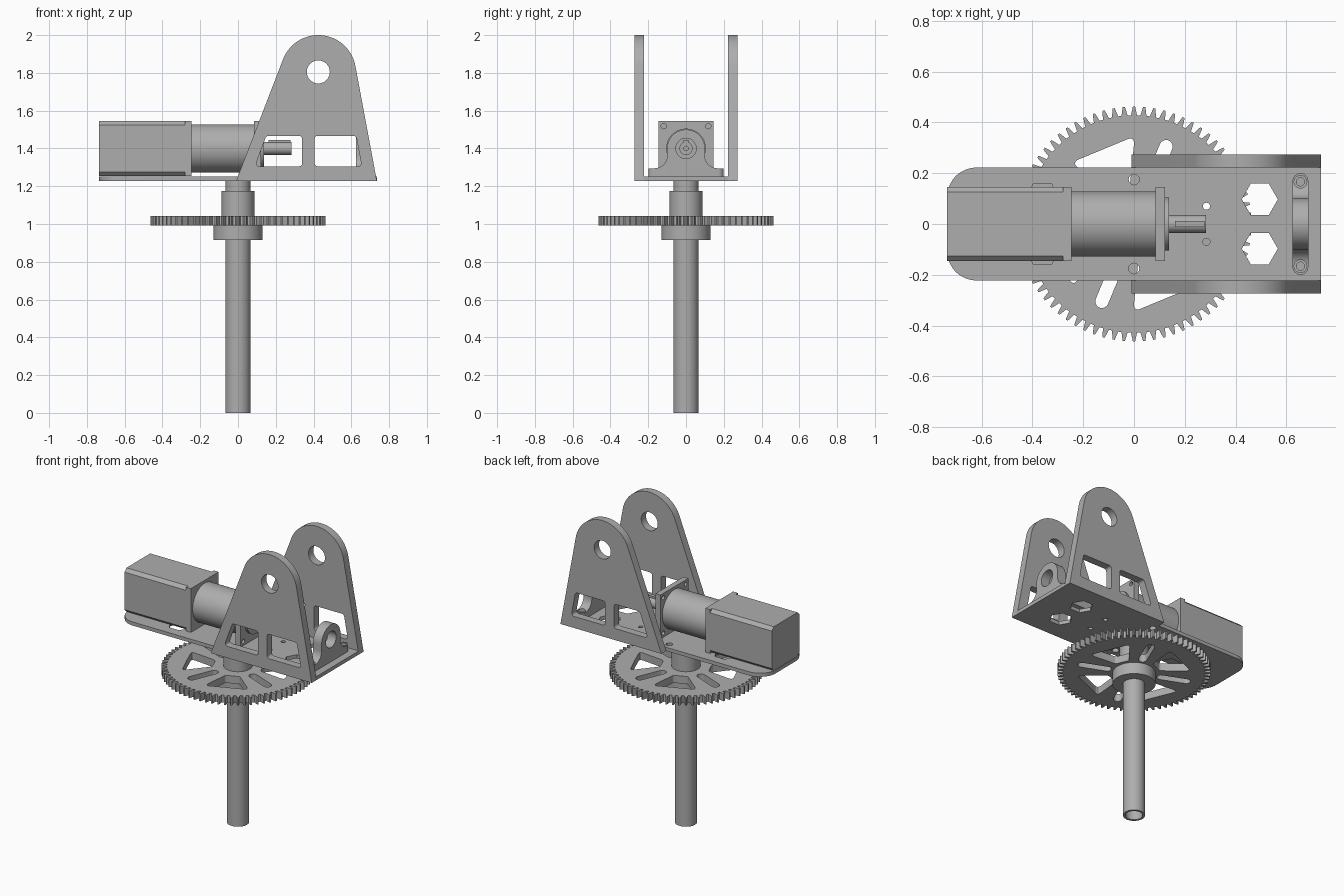
import bpy, bmesh
from math import sin, cos, pi, radians, tan
from mathutils import Vector

cube = bpy.data.objects.get("Cube")
if cube:
    bpy.data.objects.remove(cube, do_unlink=True)

GREY = (0.42, 0.42, 0.42, 1)
metal = bpy.data.materials.new("plain_grey")
metal.use_nodes = True
metal.diffuse_color = GREY
metal.node_tree.nodes["Principled BSDF"].inputs["Base Color"].default_value = GREY
parts = []


def arc(cx, cy, r, start=0, end=360, n=40):
    """Points on an arc; a full turn leaves out the repeated last point."""
    steps = n if end - start == 360 else n - 1
    angles = [radians(start + (end - start) * i / steps) for i in range(n)]
    return [(cx + r * cos(a), cy + r * sin(a)) for a in angles]


def rounded(points, r, n=6):
    """Polygon with every corner filleted by radius r."""
    out = []
    for i, p in enumerate(points):
        p = Vector(p)
        a = (Vector(points[i - 1]) - p).normalized()
        b = (Vector(points[(i + 1) % len(points)]) - p).normalized()
        t = r / tan(a.angle(b) / 2)
        for k in range(n + 1):
            s = k / n
            out.append(tuple(p + a * t * (1 - s) ** 2 + b * t * s ** 2))
    return out


def rect(u0, u1, v0, v1):
    return [(u0, v0), (u1, v0), (u1, v1), (u0, v1)]


def turn(points, degrees):
    c, s = cos(radians(degrees)), sin(radians(degrees))
    return [(u * c - v * s, u * s + v * c) for u, v in points]


PLACE = {"x": lambda u, v, w: (w, u, v),
         "y": lambda u, v, w: (u, w, v),
         "z": lambda u, v, w: (u, v, w)}


def prism(name, axis, lo, hi, outline, holes=()):
    """Extrude an outline with holes from lo to hi along an axis."""
    curve = bpy.data.curves.new(name, "CURVE")
    curve.dimensions = "2D"
    curve.fill_mode = "BOTH"
    curve.extrude = (hi - lo) / 2
    for loop in [outline, *holes]:
        spline = curve.splines.new("POLY")
        spline.points.add(len(loop) - 1)
        for point, (u, v) in zip(spline.points, loop):
            point.co = (u, v, 0, 1)
        spline.use_cyclic_u = True
    temp = bpy.data.objects.new(name + "_curve", curve)
    bpy.context.collection.objects.link(temp)
    mesh = bpy.data.meshes.new_from_object(
        temp.evaluated_get(bpy.context.evaluated_depsgraph_get()))
    bpy.data.objects.remove(temp)
    bm = bmesh.new()
    bm.from_mesh(mesh)
    bmesh.ops.remove_doubles(bm, verts=bm.verts, dist=0.0001)
    for v in bm.verts:
        v.co = PLACE[axis](v.co.x, v.co.y, v.co.z + (lo + hi) / 2)
    bmesh.ops.recalc_face_normals(bm, faces=bm.faces)
    bm.to_mesh(mesh)
    bm.free()
    mesh.name = name
    mesh.materials.clear()
    mesh.materials.append(metal)
    obj = bpy.data.objects.new(name, mesh)
    bpy.context.collection.objects.link(obj)
    parts.append(obj)
    return obj


def boolean(obj, tool, operation):
    """Apply a boolean and throw the tool away."""
    mod = obj.modifiers.new("cut", "BOOLEAN")
    mod.operation, mod.object, mod.solver = operation, tool, "EXACT"
    bpy.context.view_layer.update()
    obj.data = bpy.data.meshes.new_from_object(
        obj.evaluated_get(bpy.context.evaluated_depsgraph_get()))
    obj.modifiers.clear()
    parts.remove(tool)
    bpy.data.objects.remove(tool)


# Hollow post with its collars
prism("post", "z", 0, 1.23, arc(0, 0, 0.067), [arc(0, 0, 0.052)])
prism("lower_collar", "z", 0.915, 0.992, arc(0, 0, 0.13, n=56), [arc(0, 0, 0.06)])
prism("upper_collar", "z", 1.04, 1.175, arc(0, 0, 0.087), [arc(0, 0, 0.06)])

# Spur gear with pockets and slots
TEETH = 72
teeth = []
for i in range(TEETH):
    for r, f in ((0.428, -0.42), (0.428, -0.32), (0.446, -0.21), (0.462, -0.11),
                 (0.462, 0.11), (0.446, 0.21), (0.428, 0.32)):
        a = 2 * pi * (i + f) / TEETH
        teeth.append((r * cos(a), r * sin(a)))
pocket = rounded([(0.15, -0.045), (0.318, -0.135), (0.318, 0.135), (0.15, 0.045)], 0.02)
slot = arc(0.33, 0, 0.026, -90, 90, 10) + arc(0.17, 0, 0.026, 90, 270, 10)
cutouts = []
for k in range(4):
    cutouts += [turn(pocket, 22.5 + 90 * k), turn(slot, 67.5 + 90 * k)]
prism("gear", "z", 0.992, 1.042, teeth, cutouts + [arc(0, 0, 0.06)])

# Base plate with hexagonal and round holes
outline = [(0.735, -0.222), (0.735, 0.222)]
outline += arc(-0.62, 0.107, 0.115, 90, 180, 14) + arc(-0.62, -0.107, 0.115, 180, 270, 14)
holes = []
for side in (-1, 1):
    holes += [arc(x, side * 0.097, 0.071, n=6) for x in (0.495, -0.36)]
    holes += [arc(0.285, side * 0.07, 0.014, n=16), arc(0, side * 0.175, 0.021, n=20)]
prism("base_plate", "z", 1.228, 1.252, outline, holes)

# Upright side plates, each with a bearing seat on its inner face
upright = [(-0.01, 1.228), (0.735, 1.228)] + arc(0.425, 1.8, 0.2, 10, 159, 36)
windows = [rounded([(0.09, 1.305), (0.34, 1.305), (0.34, 1.467), (0.15, 1.467)], 0.02),
           rounded([(0.405, 1.305), (0.655, 1.305), (0.625, 1.467), (0.405, 1.467)], 0.02)]
for side, label in ((-1, "front"), (1, "back")):
    lo, hi = sorted((side * 0.222, side * 0.273))
    plate = prism(label + "_upright", "y", lo, hi, upright,
                  windows + [arc(0.425, 1.805, 0.061)])
    lo, hi = sorted((side * 0.2, side * 0.25))
    boolean(plate, prism("seat_cutter", "y", lo, hi, arc(0.425, 1.805, 0.082)), "DIFFERENCE")

# Motor: body with bevelled corners, end flange, gearbox, face flange
AXLE = 1.4
e, c = 0.146, 0.125
body = [(-e, -c), (-c, -e), (c, -e), (e, -c), (e, c), (c, e), (-c, e), (-e, c)]
prism("motor_body", "x", -0.735, -0.28, [(u, v + AXLE) for u, v in body])
square = rect(-e, e, AXLE - e, AXLE + e)
prism("motor_flange", "x", -0.28, -0.245, square)
prism("gearbox", "x", -0.245, 0.085, arc(0, AXLE, 0.128, n=56))
screws = [arc(u, AXLE + v, 0.014, n=16) for u in (-0.118, 0.118) for v in (-0.118, 0.118)]
prism("gearbox_flange", "x", 0.085, 0.122, square, screws)
prism("gearbox_boss", "x", 0.122, 0.137, arc(0, AXLE, 0.105, n=48))
prism("shaft", "x", 0.137, 0.284, arc(0, AXLE, 0.035, n=32), [arc(0, AXLE, 0.012, n=16)])
prism("shaft_key", "x", 0.162, 0.278, rect(-0.012, 0.012, AXLE + 0.02, AXLE + 0.045))

# Bearing block: bell-shaped profile trimmed to a round-ended foot
foot = [(-0.2, 1.252), (0.2, 1.252), (0.2, 1.295)]
right_fillet = arc(0.165, 1.36, 0.065, 180, 270, 10)[::-1]
left_fillet = arc(-0.165, 1.36, 0.065, 270, 360, 10)[::-1]
bell = foot + right_fillet + arc(0, AXLE, 0.1, 0, 180, 28) + left_fillet + [(-0.2, 1.295)]
block = prism("bearing_block", "x", 0.61, 0.70, bell, [arc(0, AXLE, 0.054)])
plan = arc(0.655, 0.169, 0.031, 0, 180, 16) + arc(0.655, -0.169, 0.031, 180, 360, 16)
bolts = [arc(0.655, s * 0.166, 0.016, n=20) for s in (-1, 1)]
boolean(block, prism("foot_trim", "z", 1.2, 1.6, plan, bolts), "INTERSECT")
for s in (-1, 1):
    boolean(block, prism("bolt_seat", "z", 1.278, 1.4, arc(0.655, s * 0.166, 0.025, n=24)),
            "DIFFERENCE")

# Smooth the round faces, keep the edges sharp
bpy.ops.object.select_all(action="DESELECT")
for obj in parts:
    obj.select_set(True)
bpy.context.view_layer.objects.active = parts[0]
bpy.ops.object.shade_smooth_by_angle(angle=radians(30))
